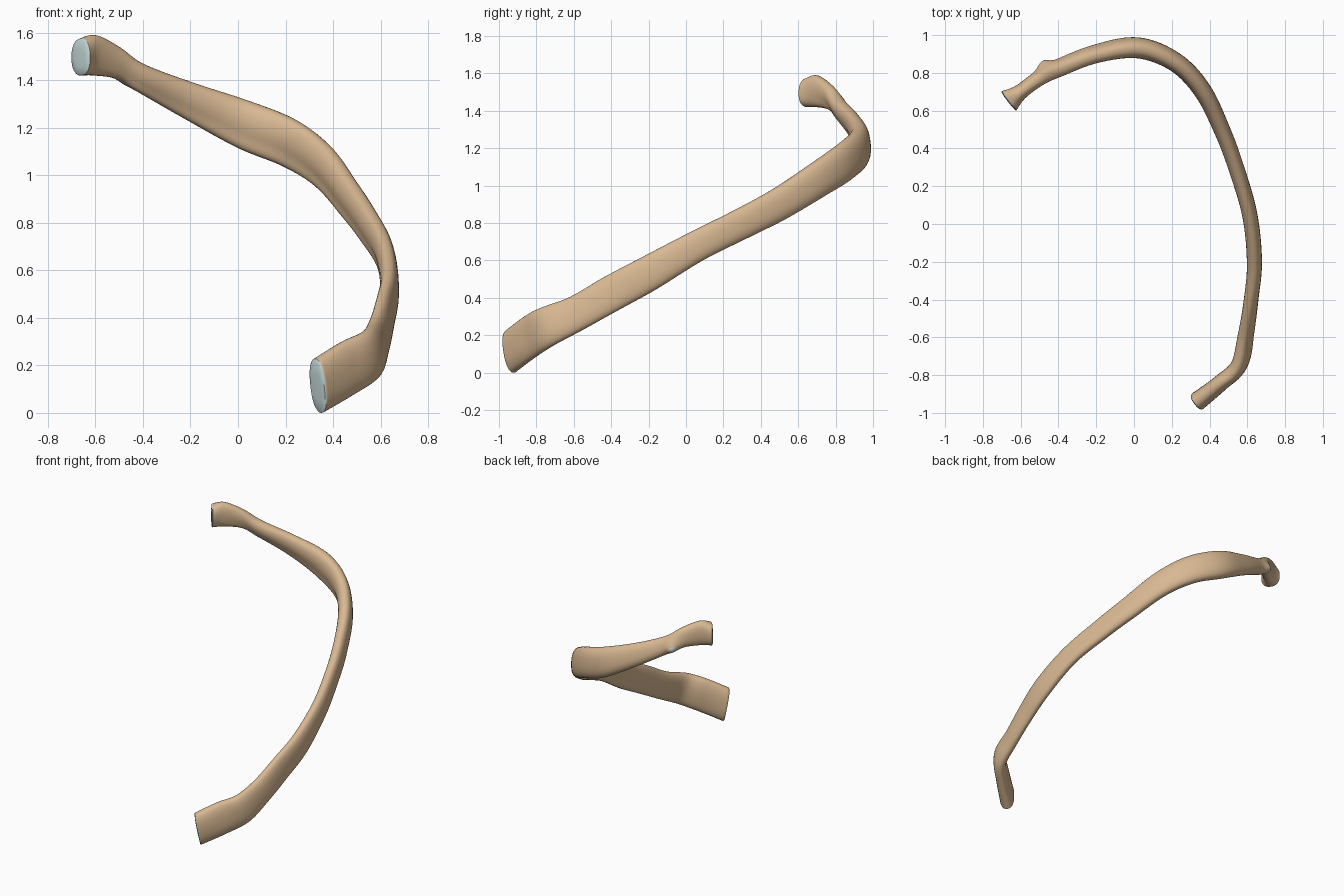
import bpy, bmesh, math
from mathutils import Vector

if "Cube" in bpy.data.objects:
    bpy.data.objects.remove(bpy.data.objects["Cube"])

# Stations along the rib, front end to spine end: upper edge xyz, lower edge xyz, half thickness
STATIONS = [
    (0.325, -0.955, 0.228, 0.35, -0.92, 0.00, 0.050),
    (0.44, -0.86, 0.30, 0.48, -0.82, 0.075, 0.044),
    (0.535, -0.78, 0.345, 0.58, -0.71, 0.145, 0.043),
    (0.575, -0.62, 0.405, 0.61, -0.55, 0.23, 0.040),
    (0.61, -0.44, 0.51, 0.63, -0.36, 0.335, 0.038),
    (0.635, -0.24, 0.615, 0.64, -0.16, 0.445, 0.040),
    (0.615, 0.01, 0.745, 0.61, 0.09, 0.60, 0.040),
    (0.55, 0.26, 0.87, 0.53, 0.34, 0.725, 0.042),
    (0.475, 0.47, 0.985, 0.455, 0.53, 0.82, 0.044),
    (0.375, 0.68, 1.125, 0.345, 0.74, 0.945, 0.048),
    (0.235, 0.835, 1.235, 0.20, 0.88, 1.035, 0.050),
    (0.04, 0.92, 1.315, 0.00, 0.945, 1.115, 0.054),
    (-0.19, 0.885, 1.39, 0.-0.22, 0.915, 1.235, 0.045),
    (-0.39, 0.81, 1.465, -0.42, 0.835, 1.35, 0.044),
    (-0.50, 0.765, 1.54, -0.51, 0.775, 1.405, 0.040),
    (-0.60, 0.70, 1.59, -0.605, 0.695, 1.42, 0.042),
    (-0.662, 0.655, 1.575, -0.66, 0.65, 1.42, 0.064),
]
STEPS, SIDES = 8, 32


def material(name, color):
    m = bpy.data.materials.new(name)
    m.diffuse_color = (*color, 1)
    m.use_nodes = True
    m.node_tree.nodes["Principled BSDF"].inputs["Base Color"].default_value = m.diffuse_color
    return m


def sample(s):
    """Catmull-Rom blend of the stations."""
    n = len(STATIONS) - 1
    i = min(int(s), n - 1)
    u = s - i
    a, b, c, d = (STATIONS[min(max(k, 0), n)] for k in (i - 1, i, i + 1, i + 2))
    return [0.5 * (2 * q + (r - p) * u + (2 * p - 5 * q + 4 * r - w) * u * u
                   + (3 * q - p - 3 * r + w) * u ** 3) for p, q, r, w in zip(a, b, c, d)]


def centre(s):
    v = sample(s)
    return (Vector(v[:3]) + Vector(v[3:6])) / 2


def section(s):
    """Rounded flat section with a shallow groove low on the inner face."""
    v = sample(s)
    n = len(STATIONS) - 1
    mid = centre(s)
    up = (Vector(v[:3]) - Vector(v[3:6])) / 2
    tangent = (centre(min(s + 0.3, n)) - centre(max(s - 0.3, 0))).normalized()
    side = tangent.cross(up).normalized()
    groove = 0.22 * max(0, math.sin(math.pi * s / n))
    pts = []
    for k in range(SIDES):
        a = 2 * math.pi * k / SIDES
        x = math.copysign(abs(math.cos(a)) ** 0.85, math.cos(a))
        y = math.copysign(abs(math.sin(a)) ** 0.85, math.sin(a))
        if x < 0:
            x *= 1 - groove * math.exp(-((y + 0.45) / 0.35) ** 2)
        pts.append(mid + up * y + side * v[6] * x)
    return pts, mid, tangent


bm = bmesh.new()
count = (len(STATIONS) - 1) * STEPS
sections = [section(i / STEPS) for i in range(count + 1)]

# Bone shaft
rings = [[bm.verts.new(p) for p in pts] for pts, _, _ in sections]
for r0, r1 in zip(rings, rings[1:]):
    for k in range(SIDES):
        j = (k + 1) % SIDES
        bm.faces.new((r0[k], r0[j], r1[j], r1[k]))

# Slightly domed cartilage end faces
for index, sign in ((0, -1), (-1, 1)):
    pts, mid, tangent = sections[index]
    last = rings[index]
    for scale, push in ((0.93, 0.005), (0.5, 0.008)):
        ring = [bm.verts.new(mid + (p - mid) * scale + tangent * sign * push) for p in pts]
        for k in range(SIDES):
            j = (k + 1) % SIDES
            bm.faces.new((last[k], last[j], ring[j], ring[k])).material_index = 1
        last = ring
    bm.faces.new(last).material_index = 1

# Tubercle bump behind the neck, with its small joint facet
bump = Vector((-0.475, 0.83, 1.42))
for v in bm.verts:
    f = math.exp(-((v.co - bump).length / 0.045) ** 2)
    v.co += Vector((-0.25, 0.85, -0.35)) * 0.032 * f
bmesh.ops.recalc_face_normals(bm, faces=bm.faces)
facet = Vector((-0.49, 0.845, 1.405))
for f in bm.faces:
    if (f.calc_center_median() - facet).length < 0.028:
        f.material_index = 1

mesh = bpy.data.meshes.new("rib_bone")
bm.to_mesh(mesh)
bm.free()
rib = bpy.data.objects.new("rib_bone", mesh)
bpy.context.collection.objects.link(rib)
mesh.materials.append(material("bone", (0.69, 0.48, 0.29)))
mesh.materials.append(material("cartilage", (0.55, 0.68, 0.68)))
bpy.context.view_layer.objects.active = rib
rib.select_set(True)
bpy.ops.object.shade_smooth_by_angle(angle=math.radians(45))
